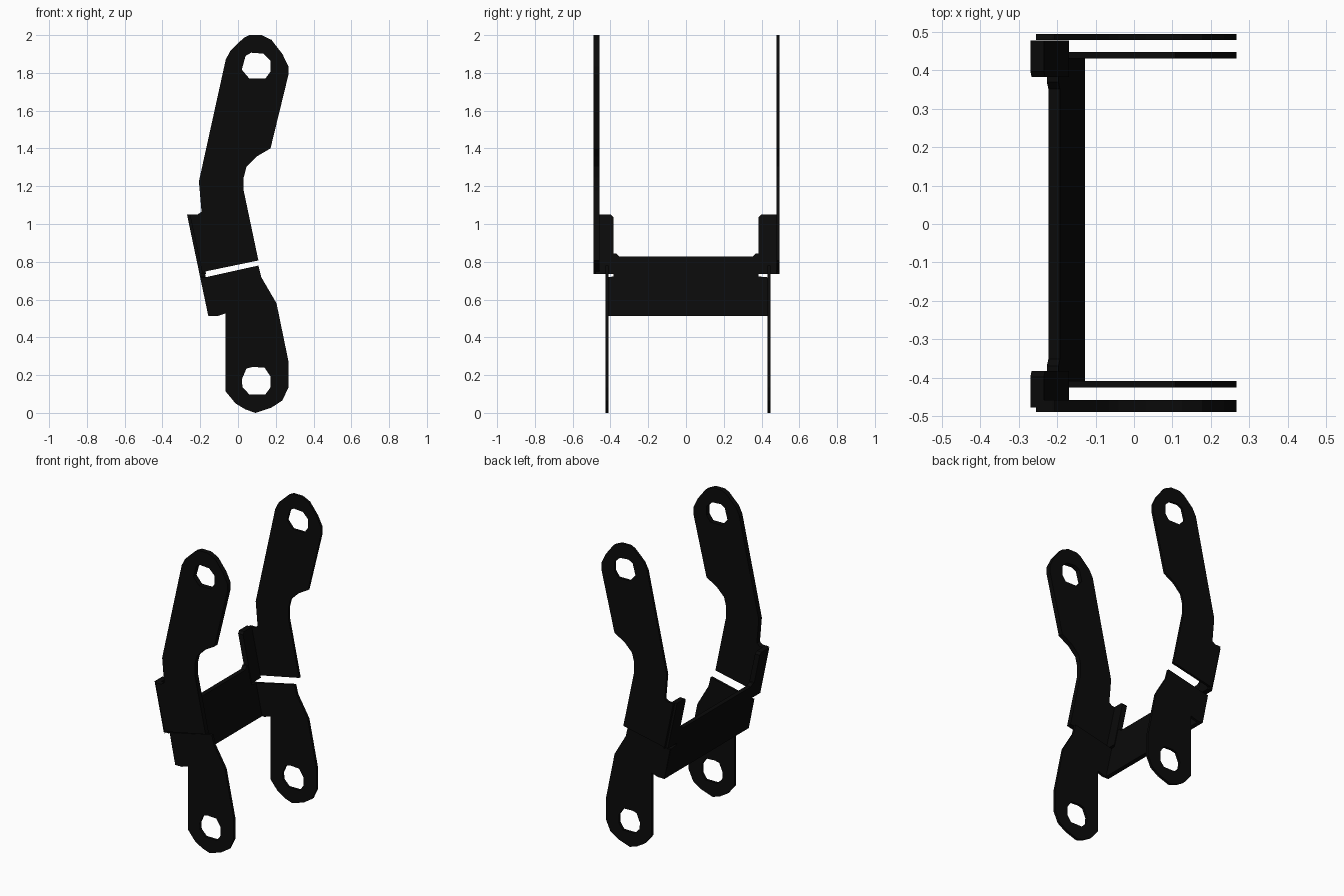
import bpy
import bmesh

cube = bpy.data.objects.get("Cube")
if cube:
    bpy.data.objects.remove(cube, do_unlink=True)

BLACK = (0.003, 0.003, 0.003, 1.0)
black = bpy.data.materials.new("black_steel")
black.use_nodes = True
black.diffuse_color = BLACK
black.node_tree.nodes["Principled BSDF"].inputs["Base Color"].default_value = BLACK


def plate(name, loops, t0, t1, place):
    """Fill an outline (plus hole loops) and thicken it from t0 to t1."""
    bm = bmesh.new()
    edges = []
    for loop in loops:
        vs = [bm.verts.new((a, b, t0)) for a, b in loop]
        edges += [bm.edges.new((v, vs[i - 1])) for i, v in enumerate(vs)]
    bmesh.ops.triangle_fill(bm, use_beauty=True, edges=edges)
    out = bmesh.ops.extrude_face_region(bm, geom=bm.faces[:])
    for v in out["geom"]:
        if isinstance(v, bmesh.types.BMVert):
            v.co.z = t1
    for v in bm.verts:
        v.co = place(*v.co)
    bmesh.ops.recalc_face_normals(bm, faces=bm.faces[:])
    bmesh.ops.dissolve_limit(bm, angle_limit=0.01, verts=bm.verts[:], edges=bm.edges[:])
    mesh = bpy.data.meshes.new(name)
    bm.to_mesh(mesh)
    bm.free()
    mesh.materials.append(black)
    obj = bpy.data.objects.new(name, mesh)
    bpy.context.collection.objects.link(obj)
    return obj


def upright(x, z, t):
    return (x, t, z)


def leaning(y, z, t):
    # plane shared by the crossbar and the folded flanges
    return (-0.27 + (1.05 - z) * 0.21 + t, y, z)


# Side arm profiles in x, z
upper_arm = [(-0.188, 0.735), (-0.255, 1.05), (-0.215, 1.05), (-0.193, 1.065),
             (-0.207, 1.225), (-0.065, 1.87), (-0.04, 1.918), (0.03, 1.985),
             (0.06, 2.0), (0.125, 2.0), (0.177, 1.975), (0.235, 1.9),
             (0.267, 1.835), (0.267, 1.79), (0.172, 1.4), (0.098, 1.357),
             (0.045, 1.304), (0.03, 1.246), (0.03, 1.177), (0.108, 0.807),
             (-0.177, 0.748)]
upper_hole = [(0.04, 1.89), (0.07, 1.907), (0.135, 1.902), (0.172, 1.865),
              (0.172, 1.807), (0.145, 1.77), (0.06, 1.77), (0.02, 1.817)]
lower_arm = [(-0.198, 0.715), (-0.157, 0.512), (-0.11, 0.512), (-0.065, 0.527),
             (-0.065, 0.113), (-0.013, 0.05), (0.04, 0.018), (0.093, 0.0),
             (0.177, 0.028), (0.235, 0.066), (0.267, 0.135), (0.267, 0.273),
             (0.204, 0.58), (0.124, 0.717), (0.108, 0.78), (-0.177, 0.717)]
lower_hole = [(0.02, 0.177), (0.045, 0.235), (0.077, 0.243), (0.14, 0.24),
              (0.172, 0.193), (0.172, 0.135), (0.145, 0.098), (0.06, 0.098),
              (0.024, 0.135)]

# Front plates are not quite mirrored: the front upper arm is thicker
for side, s, upper, lower in (("front", -1, (-0.49, -0.458), (-0.426, -0.409)),
                              ("back", 1, (0.479, 0.495), (0.431, 0.448))):
    plate(side + "_upper_arm", [upper_arm, upper_hole], *upper, upright)
    plate(side + "_lower_arm", [lower_arm, lower_hole], *lower, upright)
    # Flange folded inward from the upper arm
    flange = [(0.478, 0.735), (0.383, 0.735), (0.383, 1.035), (0.398, 1.05), (0.478, 1.05)]
    plate(side + "_flange", [[(s * y, z) for y, z in flange]], 0.0, 0.035, leaning)

# Crossbar joining both sides, narrowed above the lower arms
crossbar = [(-0.42, 0.512), (0.44, 0.512), (0.44, 0.717), (0.385, 0.722),
            (0.385, 0.845), (0.37, 0.845), (0.352, 0.827), (-0.352, 0.827),
            (-0.37, 0.845), (-0.385, 0.845), (-0.385, 0.722), (-0.42, 0.717)]
plate("crossbar", [crossbar], 0.0, 0.03, leaning)
